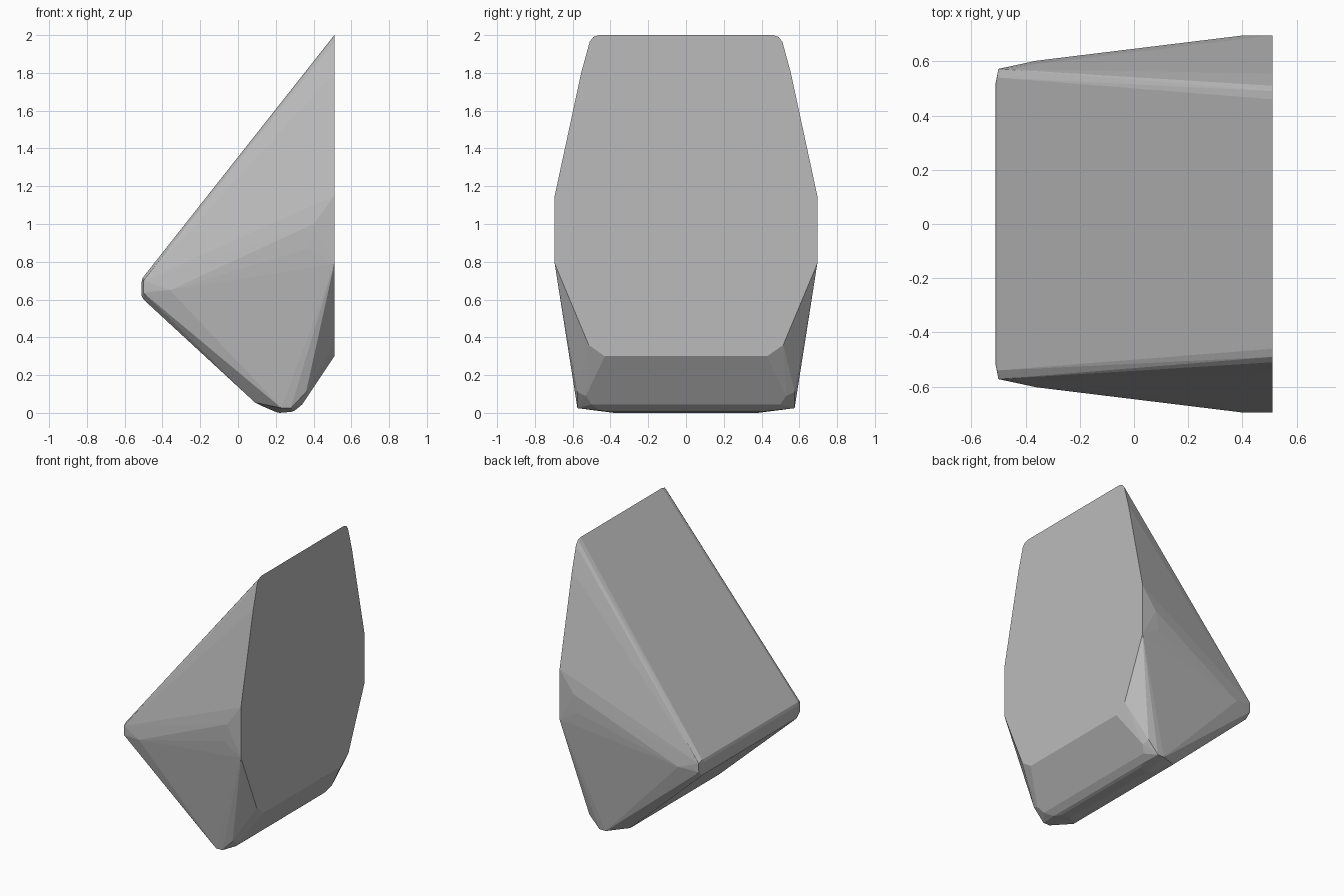
import bpy, bmesh

# Half of the faceted wedge: corner points (x, y, z), mirrored across y
HALF = [
    # flat rear plate outline
    (0.51, 0.46, 2.0), (0.51, 0.49, 1.99), (0.51, 0.51, 1.965), (0.51, 0.555, 1.80),
    (0.51, 0.695, 1.15), (0.51, 0.695, 0.79),
    (0.51, 0.515, 0.36), (0.51, 0.43, 0.30),
    # side bulge
    (0.40, 0.695, 1.00), (0.37, 0.688, 0.87),
    # pointed left edge
    (-0.505, 0.54, 0.715), (-0.50, 0.572, 0.70), (-0.51, 0.52, 0.695), (-0.51, 0.52, 0.62),
    (-0.46, 0.58, 0.65), (-0.36, 0.602, 0.65), (-0.50, 0.57, 0.635), (-0.50, 0.53, 0.60),
    # rounded bottom edge
    (0.09, 0.50, 0.055), (0.13, 0.45, 0.035), (0.20, 0.40, 0.005),
    (0.22, 0.38, 0.0), (0.28, 0.40, 0.005), (0.30, 0.45, 0.012), (0.34, 0.50, 0.045),
    (0.23, 0.575, 0.025), (0.28, 0.575, 0.025), (0.36, 0.575, 0.11), (0.37, 0.53, 0.09),
]

grey = bpy.data.materials.new("plain_grey")
grey.diffuse_color = (0.5, 0.5, 0.5, 1)

# Faceted convex body
bm = bmesh.new()
for x, y, z in HALF:
    for side in (1, -1):
        bm.verts.new((x, side * y, z))
hull = bmesh.ops.convex_hull(bm, input=bm.verts[:])
loose = [v for v in bm.verts if not v.link_faces]
bmesh.ops.delete(bm, geom=loose, context='VERTS')
bmesh.ops.dissolve_limit(bm, angle_limit=0.01, verts=bm.verts[:], edges=bm.edges[:])
bmesh.ops.recalc_face_normals(bm, faces=bm.faces[:])

mesh = bpy.data.meshes.new("faceted_wedge")
bm.to_mesh(mesh)
bm.free()
mesh.materials.append(grey)
body = bpy.data.objects.new("faceted_wedge", mesh)
bpy.context.collection.objects.link(body)
